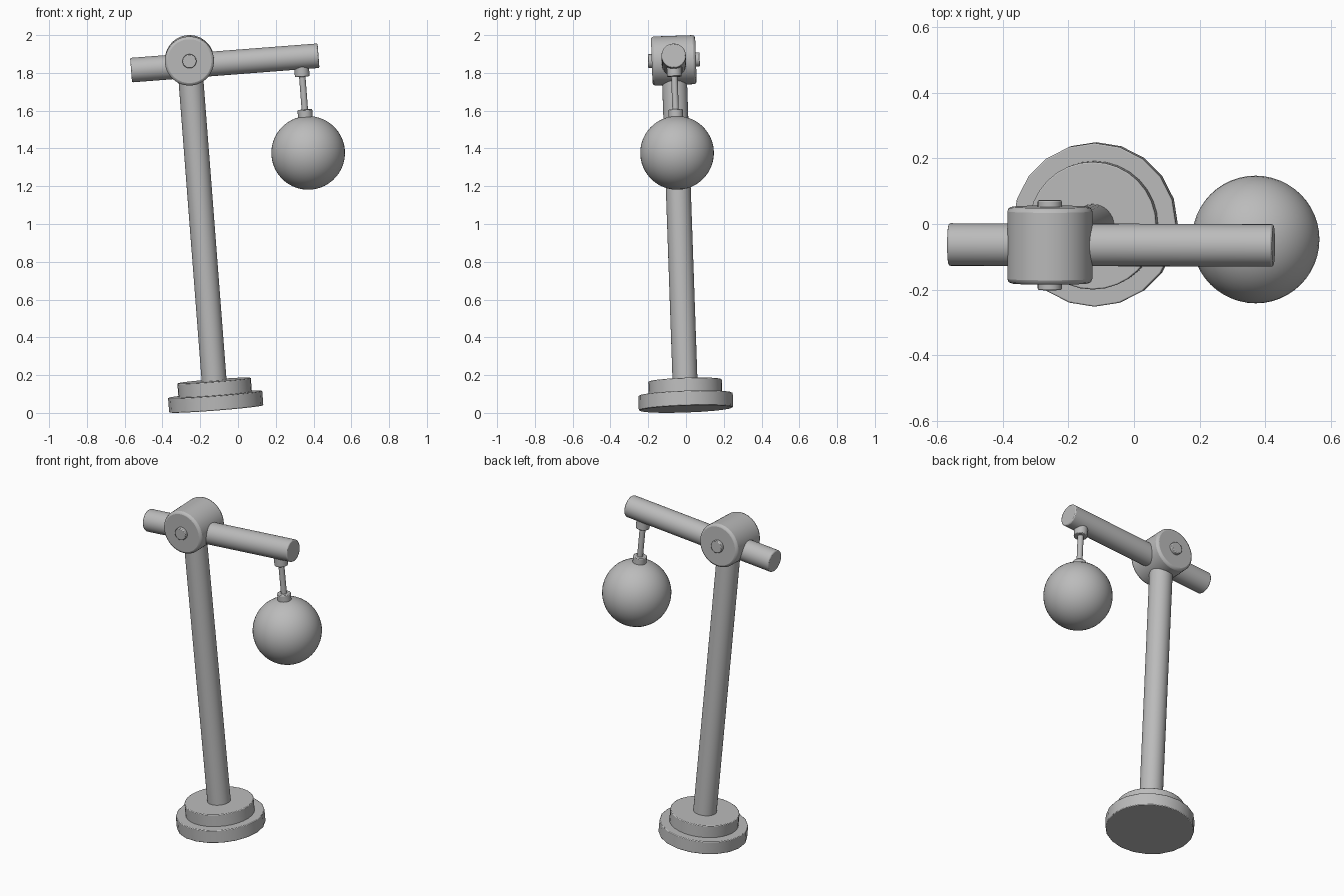
import bpy
import math
from mathutils import Matrix, Vector

if "Cube" in bpy.data.objects:
    bpy.data.objects.remove(bpy.data.objects["Cube"], do_unlink=True)

# One plain grey for the whole lamp
grey = bpy.data.materials.new("plain_grey")
grey.use_nodes = True
colour = (0.5, 0.5, 0.5, 1)
grey.diffuse_color = colour
grey.node_tree.nodes["Principled BSDF"].inputs["Base Color"].default_value = colour

# The lamp leans as one piece, pivoting at the centre of its foot
LEAN = (Matrix.Translation((-0.115, 0, 0.021))
        @ Matrix.Rotation(math.radians(2), 4, 'X')
        @ Matrix.Rotation(math.radians(-4.4), 4, 'Y'))


def finish(obj, name, local, bevel=0):
    obj.name = name
    obj.data.materials.append(grey)
    if bevel:
        mod = obj.modifiers.new("soft_edge", 'BEVEL')
        mod.width = bevel
        mod.segments = 2
        mod.limit_method = 'ANGLE'
        mod.angle_limit = math.radians(40)
    bpy.ops.object.shade_smooth_by_angle(angle=math.radians(35))
    obj.matrix_world = LEAN @ local


def rod(name, start, end, radius, sides=32, bevel=0):
    """Cylinder between two points in the upright lamp frame."""
    a, b = Vector(start), Vector(end)
    bpy.ops.mesh.primitive_cylinder_add(vertices=sides, radius=radius, depth=(b - a).length)
    turn = (b - a).to_track_quat('Z', 'Y').to_matrix().to_4x4()
    finish(bpy.context.object, name, Matrix.Translation((a + b) / 2) @ turn, bevel)


# Stepped foot
rod("foot_lower", (0, 0, 0), (0, 0, 0.078), 0.25, 20, 0.004)
rod("foot_upper", (0, 0, 0.07), (0, 0, 0.151), 0.195, 32, 0.004)

# Post, hub and hinge pin
rod("post", (0, 0, 0.14), (0, 0, 1.8), 0.066)
rod("hub", (0, -0.117, 1.852), (0, 0.117, 1.852), 0.13, 48, 0.014)
rod("hinge_pin", (0, -0.137, 1.852), (0, 0.137, 1.852), 0.037, 24, 0.004)

# Cross arm
rod("arm", (-0.312, 0, 1.824), (0.683, 0, 1.824), 0.065, 32, 0.006)

# Hanging globe with its stem and collars
HANG = 0.589
rod("upper_collar", (HANG, 0, 1.72), (HANG, 0, 1.78), 0.039, 24, 0.004)
rod("stem", (HANG, 0, 1.52), (HANG, 0, 1.74), 0.017, 16)
rod("lower_collar", (HANG, 0, 1.49), (HANG, 0, 1.545), 0.039, 24, 0.004)
bpy.ops.mesh.primitive_uv_sphere_add(segments=48, ring_count=24, radius=0.195)
finish(bpy.context.object, "globe", Matrix.Translation((HANG, 0, 1.315)))
